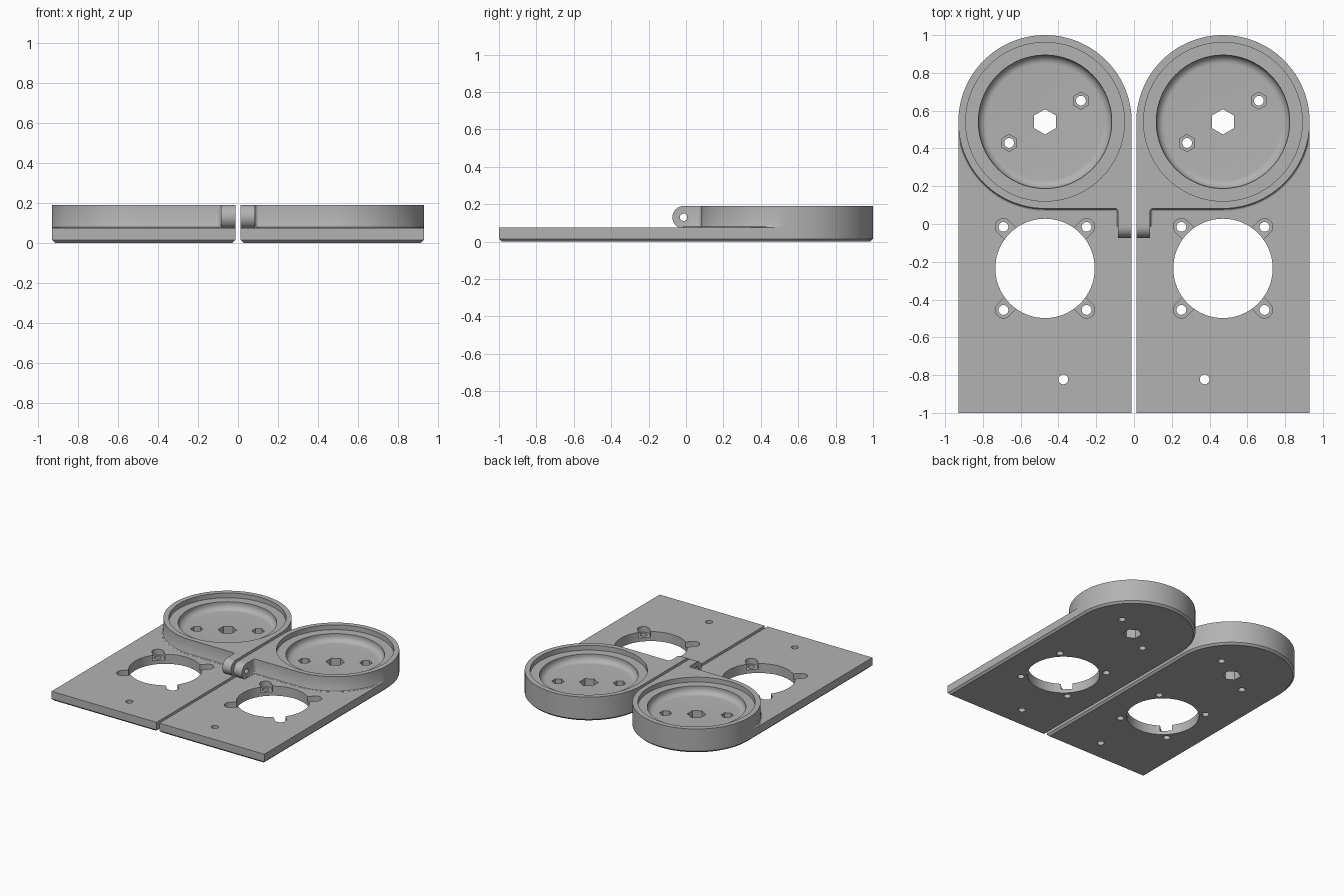
import bpy, bmesh
from math import cos, sin, pi, radians

if "Cube" in bpy.data.objects:
    bpy.data.objects.remove(bpy.data.objects["Cube"], do_unlink=True)

grey = bpy.data.materials.new("grey plastic")
grey.use_nodes = True
grey.diffuse_color = (0.45, 0.45, 0.45, 1)
grey.node_tree.nodes["Principled BSDF"].inputs["Base Color"].default_value = (0.45, 0.45, 0.45, 1)

# Main dimensions of one half
CX, CUP_Y, R = 0.471, 0.541, 0.459
IN, OUT = CX - R, CX + R
PLATE, TOP = 0.075, 0.19
HOLE_Y = -0.235
PIN_Y, PIN_Z, PIN_R = -0.013, 0.13, 0.06


def arc(cx, cy, r, a0, a1, n):
    """Points along an arc, angles in degrees."""
    return [(cx + r * cos(radians(a0 + (a1 - a0) * i / n)),
             cy + r * sin(radians(a0 + (a1 - a0) * i / n))) for i in range(n + 1)]


def loft(name, layers):
    """Closed solid through rings of 3D points with equal counts."""
    bm = bmesh.new()
    rings = [[bm.verts.new(p) for p in ring] for ring in layers]
    n = len(rings[0])
    bm.faces.new(rings[0])
    bm.faces.new(rings[-1])
    for a, b in zip(rings, rings[1:]):
        for i in range(n):
            j = (i + 1) % n
            bm.faces.new((a[i], a[j], b[j], b[i]))
    bmesh.ops.recalc_face_normals(bm, faces=bm.faces)
    mesh = bpy.data.meshes.new(name)
    bm.to_mesh(mesh)
    bm.free()
    mesh.materials.append(grey)
    ob = bpy.data.objects.new(name, mesh)
    bpy.context.collection.objects.link(ob)
    return ob


def turned(name, x, y, profile, sides=32):
    """Solid of revolution about a vertical axis from (radius, z) pairs."""
    return loft(name, [[(x + r * sin(2 * pi * i / sides), y + r * cos(2 * pi * i / sides), z)
                        for i in range(sides)] for r, z in profile])


def combine(body, tool, operation):
    """Apply a boolean and remove the tool."""
    mod = body.modifiers.new("cut", "BOOLEAN")
    mod.operation, mod.solver, mod.object = operation, "EXACT", tool
    graph = bpy.context.evaluated_depsgraph_get()
    mesh = bpy.data.meshes.new_from_object(body.evaluated_get(graph))
    body.modifiers.clear()
    body.data = mesh
    bpy.data.objects.remove(tool, do_unlink=True)


def plate_outline(inset):
    pts = arc(CX, CUP_Y, R - inset, 0, 180, 64)
    return pts + [(IN + inset, -1 + inset), (OUT - inset, -1 + inset)]


def raised_outline(grow):
    """Cup outline with a square inner corner and a tab leading to the hinge."""
    lower = arc(CX, CUP_Y, R + grow, -90, 0, 32)[:-1]
    pts = [(min(x, OUT), y) for x, y in lower] + arc(CX, CUP_Y, R, 0, 180, 64)
    front = CUP_Y - R - grow
    tab = 0.085 + grow
    pts += [(IN, PIN_Y), (tab, PIN_Y)]
    return pts + arc(tab + 0.016, front - 0.016, 0.016, 180, 90, 6)


def build_half(name, side):
    def flat(outline, z):
        return [(side * x, y, z) for x, y in outline]

    # Base plate with a chamfered underside
    body = loft(name, [flat(plate_outline(i), z) for i, z in
                       ((0.015, 0), (0, 0.015), (0, PLATE))])

    # Raised cup body with a small fillet where it meets the plate
    raised = loft("raised", [flat(raised_outline(g), z) for g, z in
                             ((0.012, 0.05), (0.012, 0.076), (0.004, 0.08),
                              (0, 0.088), (0, TOP))])
    combine(body, raised, "UNION")

    # Rounded hinge knuckle
    section = arc(PIN_Y, PIN_Z, PIN_R, 90, 270, 24)
    section += [(0.04, PIN_Z - PIN_R), (0.04, TOP)]
    knuckle = loft("knuckle", [[(side * x, y, z) for y, z in section] for x in (IN, 0.085)])
    combine(body, knuckle, "UNION")

    # Hinge pin hole
    pin = arc(PIN_Y, PIN_Z, 0.02, 0, 345, 23)
    combine(body, loft("pin", [[(side * x, y, z) for y, z in pin] for x in (0, 0.15)]),
            "DIFFERENCE")

    # Stepped bowl with a rounded floor edge
    cx = side * CX
    fillet = arc(0.308, 0.139, 0.045, -90, 0, 8)
    bowl = fillet + [(0.353, 0.152), (0.42, 0.152), (0.42, 0.25)]
    combine(body, turned("bowl", cx, CUP_Y, bowl, 96), "DIFFERENCE")

    # Through holes and nut pockets: x, y, radius, bottom, sides
    holes = [(cx, CUP_Y, 0.067, -0.1, 6),
             (cx, HOLE_Y, 0.263, -0.1, 80),
             (side * 0.374, -0.823, 0.026, -0.1, 24)]
    for s in (-1, 1):
        x, y = cx + s * 0.19, CUP_Y + s * 0.112
        holes += [(x, y, 0.045, 0.04, 6), (x, y, 0.026, -0.1, 24)]

    # Screw ears around the large opening
    for sx in (-1, 1):
        for sy in (-1, 1):
            x, y = cx + sx * 0.22, HOLE_Y + sy * 0.22
            angle = 45 * sx * sy + (180 if sx < 0 else 0)
            slot = arc(x, y, 0.043, angle - 90, angle + 90, 16)
            slot += [(px - sx * 0.1, py - sy * 0.1) for px, py in (slot[-1], slot[0])]
            ear = loft("ear", [[(px, py, z) for px, py in slot] for z in (0.03, 0.15)])
            combine(body, ear, "DIFFERENCE")
            holes.append((x, y, 0.026, -0.1, 24))

    for x, y, r, bottom, sides in holes:
        combine(body, turned("hole", x, y, [(r, bottom), (r, 0.12)], sides), "DIFFERENCE")

    # Smooth the curved walls, keep hard edges
    bpy.ops.object.select_all(action="DESELECT")
    body.select_set(True)
    bpy.context.view_layer.objects.active = body
    bpy.ops.object.shade_smooth_by_angle(angle=radians(28))


build_half("left_half", 1)
build_half("right_half", -1)
